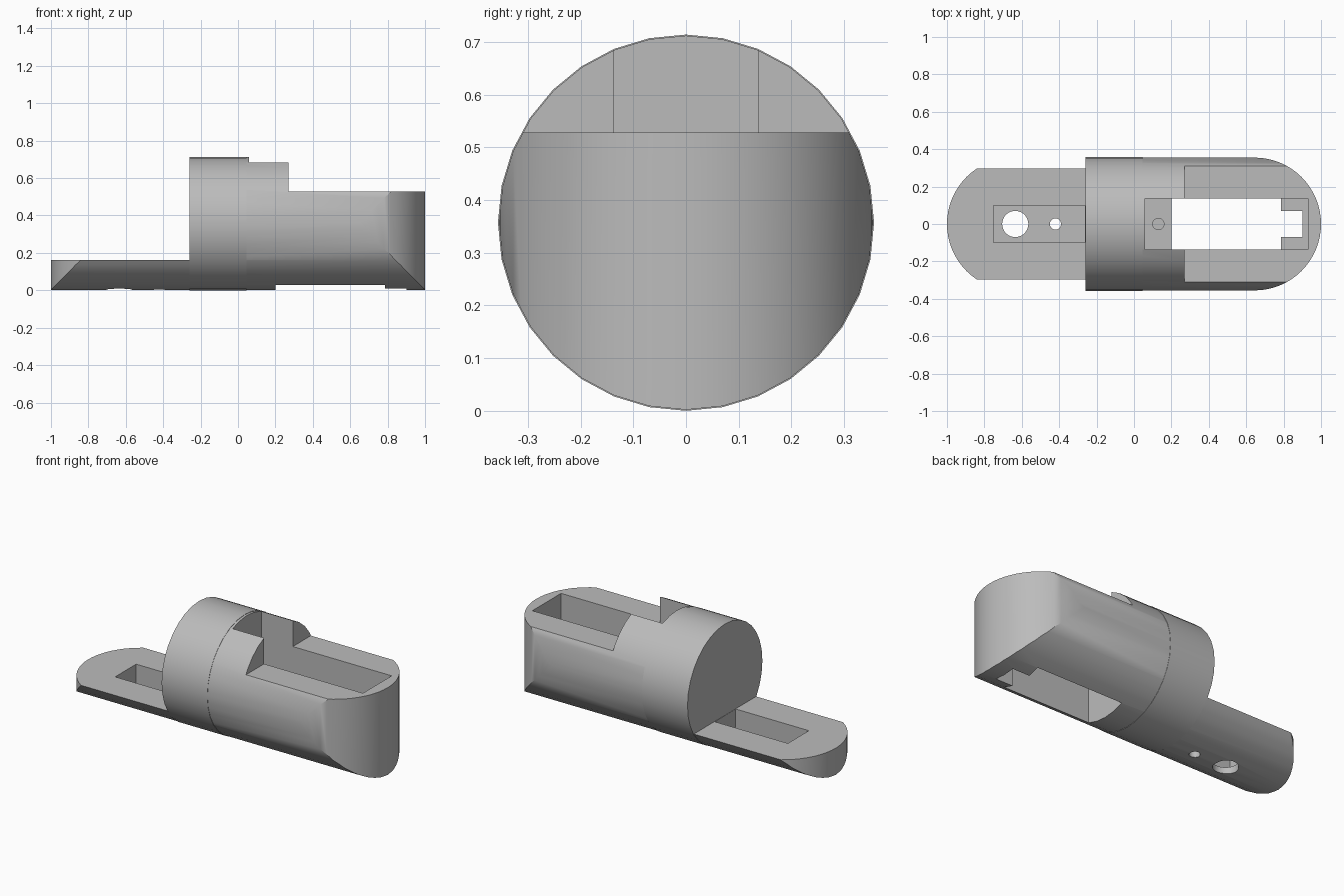
import bpy
from math import pi

default = bpy.data.objects.get("Cube")
if default:
    bpy.data.objects.remove(default, do_unlink=True)

R = 0.355      # body radius
AXIS_Z = 0.357  # height of the body axis

grey = bpy.data.materials.new("plain grey")
grey.use_nodes = True
colour = (0.5, 0.5, 0.5, 1)
grey.diffuse_color = colour
grey.node_tree.nodes["Principled BSDF"].inputs["Base Color"].default_value = colour


def box(name, x, y, z):
    """Box spanning the given (min, max) ranges."""
    spans = (x, y, z)
    bpy.ops.mesh.primitive_cube_add(size=1, location=[(a + b) / 2 for a, b in spans])
    ob = bpy.context.object
    ob.name = name
    ob.scale = [b - a for a, b in spans]
    bpy.ops.object.transform_apply(location=True, rotation=True, scale=True)
    return ob


def rod_x(name, radius, x0, x1):
    """Cylinder lying along x on the body axis."""
    bpy.ops.mesh.primitive_cylinder_add(vertices=32, radius=radius, depth=x1 - x0,
                                        location=((x0 + x1) / 2, 0, AXIS_Z),
                                        rotation=(0, pi / 2, 0))
    ob = bpy.context.object
    ob.name = name
    bpy.ops.object.transform_apply(location=True, rotation=True, scale=True)
    return ob


def post(name, radius, x, z0, z1, sides=32):
    """Upright cylinder on the centre line."""
    bpy.ops.mesh.primitive_cylinder_add(vertices=sides, radius=radius, depth=z1 - z0,
                                        location=(x, 0, (z0 + z1) / 2))
    ob = bpy.context.object
    ob.name = name
    bpy.ops.object.transform_apply(location=True, rotation=True, scale=True)
    return ob


def combine(target, tool, operation="DIFFERENCE"):
    """Apply a boolean and remove its tool."""
    bpy.context.view_layer.objects.active = target
    mod = target.modifiers.new("cut", "BOOLEAN")
    mod.operation = operation
    mod.solver = "EXACT"
    mod.object = tool
    bpy.ops.object.modifier_apply(modifier=mod.name)
    bpy.data.objects.remove(tool, do_unlink=True)


# Round body with both ends rounded in plan
body = rod_x("body", R, -1.1, 1.1)
plan = box("plan", (-1 + R, 1 - R), (-0.5, 0.5), (-0.2, 1))
for side in (-1, 1):
    combine(plan, post("end", R, side * (1 - R), -0.2, 1, 64), "UNION")
combine(body, plan, "INTERSECT")

# Low plate at one end, flat deck at the other
combine(body, box("plate_cut", (-1.2, -0.258), (-0.6, 0.6), (0.163, 1)))
combine(body, box("deck_cut", (0.27, 1.2), (-0.6, 0.6), (0.528, 1)))

# Plate pocket with two drilled holes
combine(body, box("plate_pocket", (-0.75, -0.262), (-0.1, 0.1), (0.045, 0.3)))
combine(body, post("large_hole", 0.07, -0.635, -0.1, 0.3))
combine(body, post("small_hole", 0.03, -0.42, -0.1, 0.3))

# Deck slot with ledges, through opening, notch and screw hole
W = 0.137
LEDGE_Z = 0.27
combine(body, box("slot", (0.06, 0.93), (-W, W), (LEDGE_Z, 1)))
combine(body, box("opening", (0.2, 0.785), (-W, W), (-0.1, 0.6)))
combine(body, box("notch", (0.7, 0.9), (-0.07, 0.07), (-0.1, 0.6)))
combine(body, post("screw_hole", 0.03, 0.13, 0.12, 0.6))

# Collar around the middle
collar = rod_x("collar", AXIS_Z, -0.26, 0.045)

for ob in (body, collar):
    ob.data.materials.clear()
    ob.data.materials.append(grey)
    bpy.ops.object.select_all(action="DESELECT")
    ob.select_set(True)
    bpy.context.view_layer.objects.active = ob
    bpy.ops.object.shade_smooth_by_angle(angle=pi / 6)
